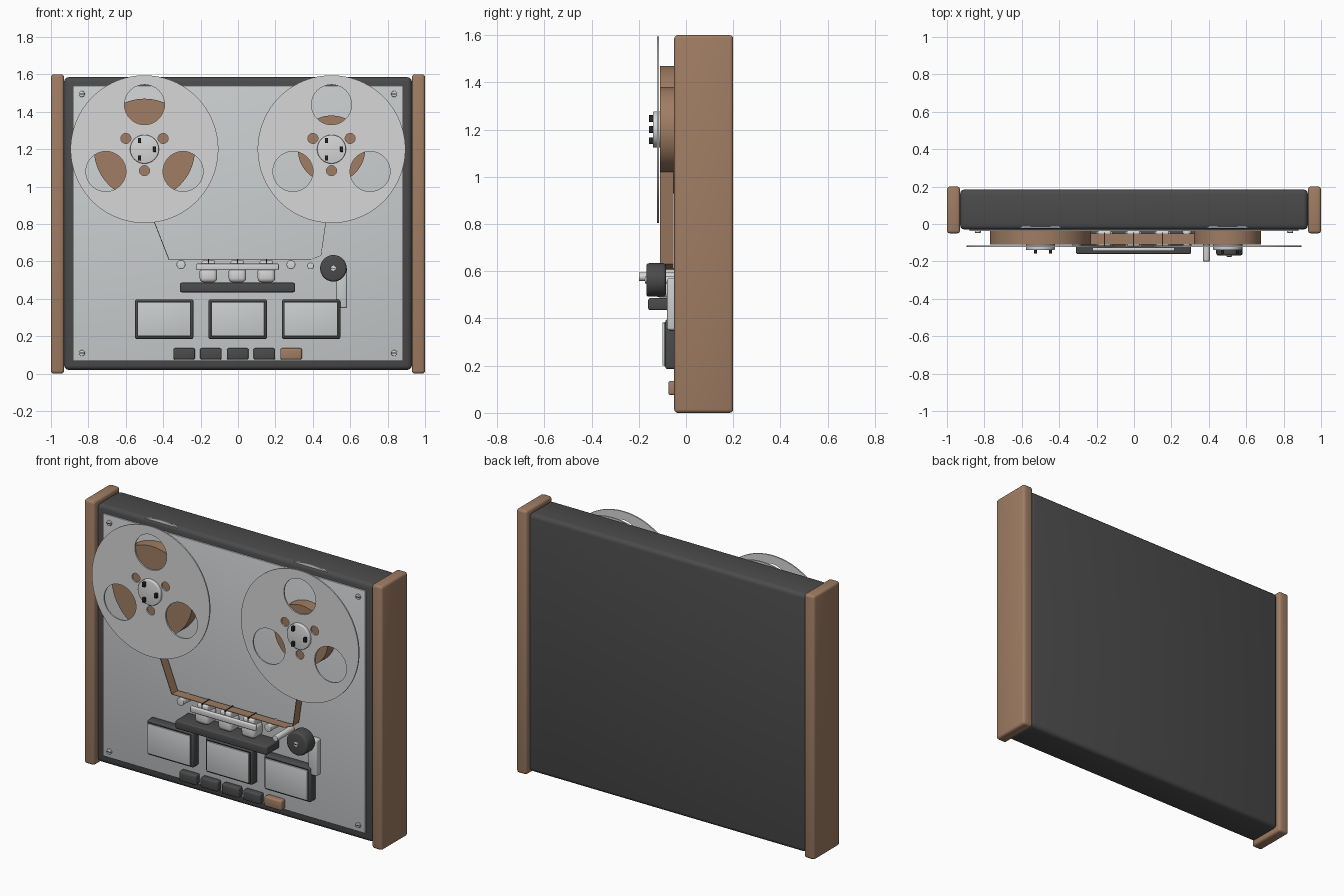
import bpy, bmesh
from math import radians, cos, sin, pi
from mathutils import Matrix, Vector

cube = bpy.data.objects.get("Cube")
if cube:
    bpy.data.objects.remove(cube, do_unlink=True)


def material(name, r, g, b):
    m = bpy.data.materials.new(name)
    m.use_nodes = True
    m.diffuse_color = (r, g, b, 1)
    m.node_tree.nodes["Principled BSDF"].inputs["Base Color"].default_value = (r, g, b, 1)
    return m


WOOD = material("warm brown", 0.35, 0.205, 0.125)
DARK = material("charcoal", 0.07, 0.07, 0.07)
PLATE = material("brushed silver", 0.6, 0.62, 0.63)
METAL = material("bright metal", 0.68, 0.68, 0.68)
BLACK = material("black", 0.02, 0.02, 0.02)


def add(name, mesh, mat):
    mesh.materials.clear()
    mesh.materials.append(mat)
    mesh.shade_smooth()
    mesh.set_sharp_from_angle(angle=radians(35))
    ob = bpy.data.objects.new(name, mesh)
    bpy.context.collection.objects.link(ob)
    return ob


def finish(name, bm, mat, bevel, edges):
    if bevel:
        bmesh.ops.bevel(bm, geom=edges, offset=bevel, segments=3, profile=0.5, affect='EDGES')
    mesh = bpy.data.meshes.new(name)
    bm.to_mesh(mesh)
    bm.free()
    return add(name, mesh, mat)


def box(name, xs, ys, zs, mat, bevel=0.0):
    """Box spanning three (low, high) ranges."""
    bm = bmesh.new()
    spans = (xs, ys, zs)
    mid = Vector([(a + b) / 2 for a, b in spans])
    size = Matrix.Diagonal([b - a for a, b in spans] + [1])
    bmesh.ops.create_cube(bm, size=1, matrix=Matrix.Translation(mid) @ size)
    return finish(name, bm, mat, bevel, bm.edges[:])


def disc(name, x, z, r, ys, mat, bevel=0.0, sides=48):
    """Cylinder lying along y."""
    bm = bmesh.new()
    place = Matrix.Translation((x, sum(ys) / 2, z)) @ Matrix.Rotation(pi / 2, 4, 'X')
    bmesh.ops.create_cone(bm, cap_ends=True, segments=sides, radius1=r, radius2=r,
                          depth=ys[1] - ys[0], matrix=place)
    rims = [e for e in bm.edges if abs(e.verts[0].co.y - e.verts[1].co.y) < 1e-5]
    return finish(name, bm, mat, bevel, rims)


def outline(name, loops, ys, mat, closed=True):
    """Flat (x, z) outlines extruded along y; inner loops become holes."""
    cu = bpy.data.curves.new(name, 'CURVE')
    cu.dimensions = '2D'
    cu.fill_mode = 'BOTH'
    cu.extrude = (ys[1] - ys[0]) / 2
    for pts in loops:
        sp = cu.splines.new('POLY')
        sp.points.add(len(pts) - 1)
        for p, (x, z) in zip(sp.points, pts):
            p.co = (x, z, 0, 1)
        sp.use_cyclic_u = closed
    tmp = bpy.data.objects.new(name + "_curve", cu)
    bpy.context.collection.objects.link(tmp)
    bpy.context.view_layer.update()
    mesh = bpy.data.meshes.new_from_object(
        tmp.evaluated_get(bpy.context.evaluated_depsgraph_get()))
    bpy.data.objects.remove(tmp, do_unlink=True)
    mesh.transform(Matrix.Translation((0, sum(ys) / 2, 0)) @ Matrix.Rotation(pi / 2, 4, 'X'))
    return add(name, mesh, mat)


def circle(x, z, r, n):
    return [(x + r * cos(2 * pi * i / n), z + r * sin(2 * pi * i / n)) for i in range(n)]


def polar(x, z, r, deg):
    return x + r * cos(radians(deg)), z + r * sin(radians(deg))


# Cabinet
box("case", (-0.93, 0.93), (-0.03, 0.185), (0.02, 1.585), DARK, 0.025)
box("faceplate", (-0.88, 0.88), (-0.038, 0), (0.07, 1.54), PLATE, 0.003)
for side, s in (("left", 1), ("right", -1)):
    box(side + "_wood_panel", sorted((s * 0.93, s)), (-0.05, 0.2), (0, 1.6), WOOD, 0.015)
    for z in (0.11, 1.495):
        x = s * 0.835
        disc(side + "_corner_screw", x, z, 0.016, (-0.047, -0.03), METAL, 0.003, 24)
        box(side + "_screw_slot", (x - 0.013, x + 0.013), (-0.049, -0.045),
            (z - 0.002, z + 0.002), BLACK)

# Reels: two flanges, tape pack, hub and clamps
for side, x, pack in (("right", -0.5, 0.27), ("left", 0.5, 0.18)):
    z = 1.2
    loops = [circle(x, z, 0.395, 96)]
    loops += [circle(*polar(x, z, 0.238, a), 0.107, 40) for a in (90, 210, 330)]
    loops += [circle(*polar(x, z, 0.115, a), 0.027, 24) for a in (30, 150, 270)]
    outline(side + "_front_flange", loops, (-0.122, -0.114), METAL)
    outline(side + "_back_flange", loops, (-0.022, -0.014), METAL)
    disc(side + "_tape_pack", x, z, pack, (-0.11, -0.03), WOOD, sides=80)
    disc(side + "_hub", x, z, 0.077, (-0.14, -0.1), METAL, 0.005)
    for a in (0, 120, 240):
        cx, cz = polar(x, z, 0.054, a)
        box(side + "_hub_clamp", (cx - 0.008, cx + 0.008), (-0.157, -0.13),
            (cz - 0.014, cz + 0.014), BLACK, 0.002)

# Tape threaded past the heads
path = [(-0.5, 0.94), (-0.37, 0.607), (0.385, 0.607), (0.442, 0.63), (0.5, 1.03)]
ribbon = path + [(px + 0.003, pz + 0.003) for px, pz in reversed(path)]
outline("tape_ribbon", [ribbon], (-0.11, -0.052), WOOD)

# Guides, capstan and pinch roller
for x in (-0.305, 0.283):
    disc("tape_guide", x, 0.583, 0.024, (-0.12, -0.03), METAL, 0.004, 32)
disc("capstan", 0.388, 0.576, 0.018, (-0.2, -0.03), METAL, 0.003, 32)
box("pinch_arm", (0.525, 0.583), (-0.08, -0.035), (0.35, 0.57), PLATE, 0.01)
disc("pinch_roller", 0.51, 0.563, 0.071, (-0.168, -0.085), DARK, 0.012)
disc("pinch_axle", 0.51, 0.563, 0.015, (-0.174, -0.035), METAL, 0.002, 24)
box("pinch_axle_slot", (0.498, 0.522), (-0.176, -0.17), (0.561, 0.565), BLACK)

# Head assembly
box("head_shelf", (-0.31, 0.305), (-0.16, -0.035), (0.435, 0.486), DARK, 0.008)
box("head_bar", (-0.222, 0.218), (-0.145, -0.125), (0.553, 0.588), METAL, 0.006)
for x in (-0.158, -0.003, 0.152):
    box("head_body", (x - 0.047, x + 0.047), (-0.13, -0.035), (0.488, 0.57), METAL, 0.022)
    box("head_face", (x - 0.036, x + 0.036), (-0.12, -0.035), (0.55, 0.605), METAL, 0.01)
    box("head_gap", (x - 0.003, x + 0.003), (-0.121, -0.045), (0.585, 0.612), BLACK)

# Level meters
for x in (-0.395, -0.001, 0.391):
    box("meter_frame", (x - 0.157, x + 0.157), (-0.088, -0.03), (0.185, 0.397), DARK, 0.012)
    box("meter_surround", (x - 0.145, x + 0.145), (-0.09, -0.08), (0.197, 0.385), BLACK)
    box("meter_face", (x - 0.142, x + 0.142), (-0.1, -0.091), (0.2, 0.382), PLATE, 0.002)

# Transport buttons, the last one brown
for i in range(5):
    x = 0.143 * (i - 2) - 0.002
    box("transport_button", (x - 0.058, x + 0.058), (-0.075, -0.03), (0.075, 0.136),
        WOOD if i == 4 else DARK, 0.01)
